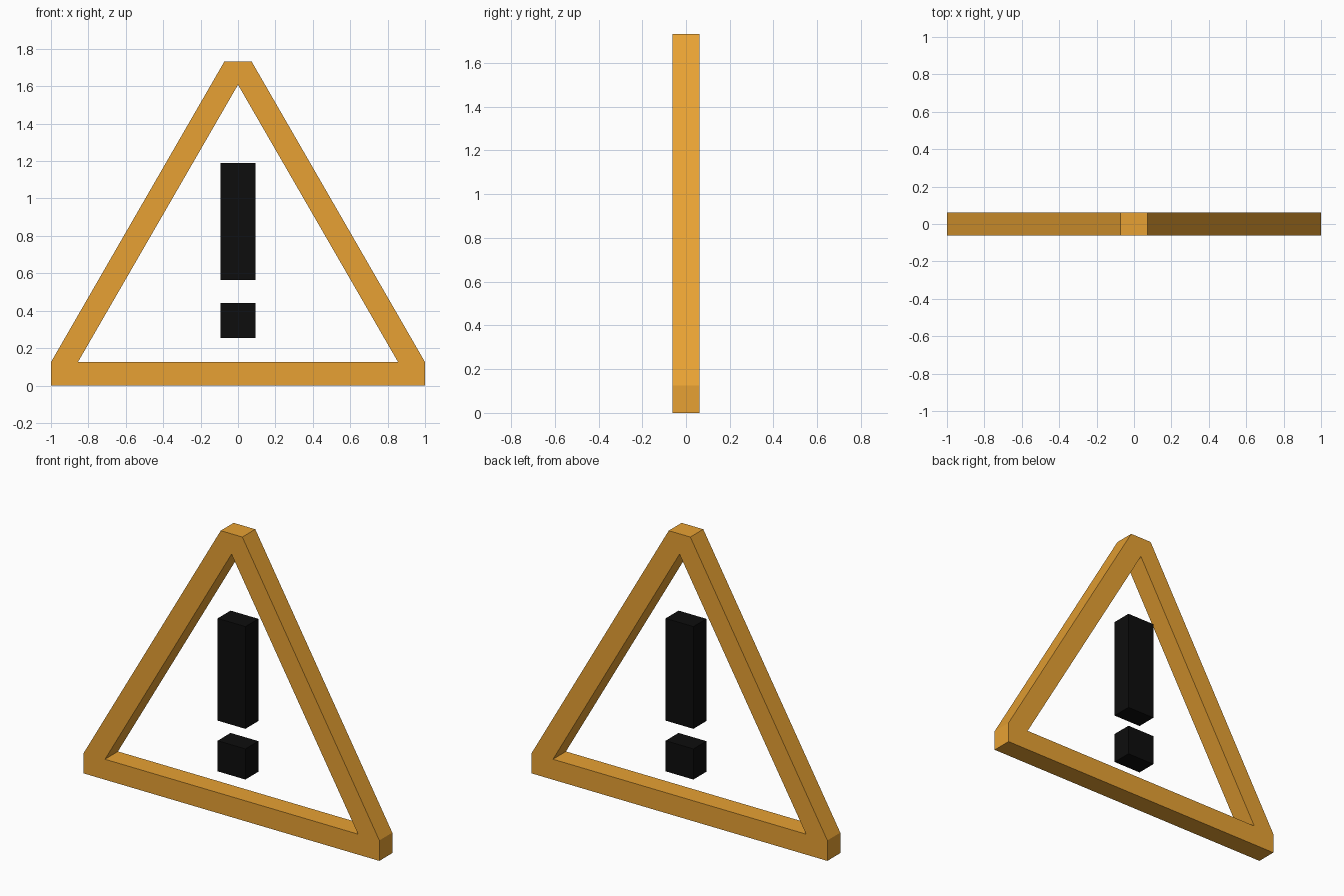
import bpy, bmesh
from mathutils import Vector

if "Cube" in bpy.data.objects:
    bpy.data.objects.remove(bpy.data.objects["Cube"])

DEPTH = 0.125


def material(name, rgb):
    m = bpy.data.materials.new(name)
    m.diffuse_color = (*rgb, 1.0)
    m.use_nodes = True
    m.node_tree.nodes["Principled BSDF"].inputs["Base Color"].default_value = m.diffuse_color
    return m


def extruded(name, points, faces, mat):
    """Flat outline in the xz plane, extruded through the full depth in y."""
    bm = bmesh.new()
    verts = [bm.verts.new((x, -DEPTH / 2, z)) for x, z in points]
    flat = [bm.faces.new([verts[i] for i in f]) for f in faces]
    out = bmesh.ops.extrude_face_region(bm, geom=flat, use_keep_orig=True)
    moved = [g for g in out["geom"] if isinstance(g, bmesh.types.BMVert)]
    bmesh.ops.translate(bm, verts=moved, vec=Vector((0, DEPTH, 0)))
    bmesh.ops.recalc_face_normals(bm, faces=bm.faces[:])
    mesh = bpy.data.meshes.new(name)
    bm.to_mesh(mesh)
    bm.free()
    mesh.materials.append(mat)
    obj = bpy.data.objects.new(name, mesh)
    bpy.context.collection.objects.link(obj)
    return obj


def block(name, half_width, z0, z1, mat):
    w = half_width
    return extruded(name, [(-w, z0), (w, z0), (w, z1), (-w, z1)], [(0, 1, 2, 3)], mat)


amber = material("amber", (0.80, 0.357, 0.033))
black = material("black", (0.004, 0.004, 0.004))

# Triangular frame: blunt-cornered outline around a sharp triangular opening
outer = [(-1, 0), (1, 0), (1, 0.125), (0.073, 1.732), (-0.073, 1.732), (-1, 0.125)]
inner = [(-0.856, 0.125), (0.856, 0.125), (0, 1.608)]
extruded("triangle_frame", outer + inner,
         [(0, 1, 2, 7, 6, 5),      # bottom rail
          (2, 3, 8, 7),            # right rail
          (3, 4, 8),               # blunt peak
          (4, 5, 6, 8)],           # left rail
         amber)

# Warning mark: long upper bar and square lower dot
block("warning_bar", 0.094, 0.565, 1.19, black)
block("warning_dot", 0.094, 0.255, 0.442, black)
